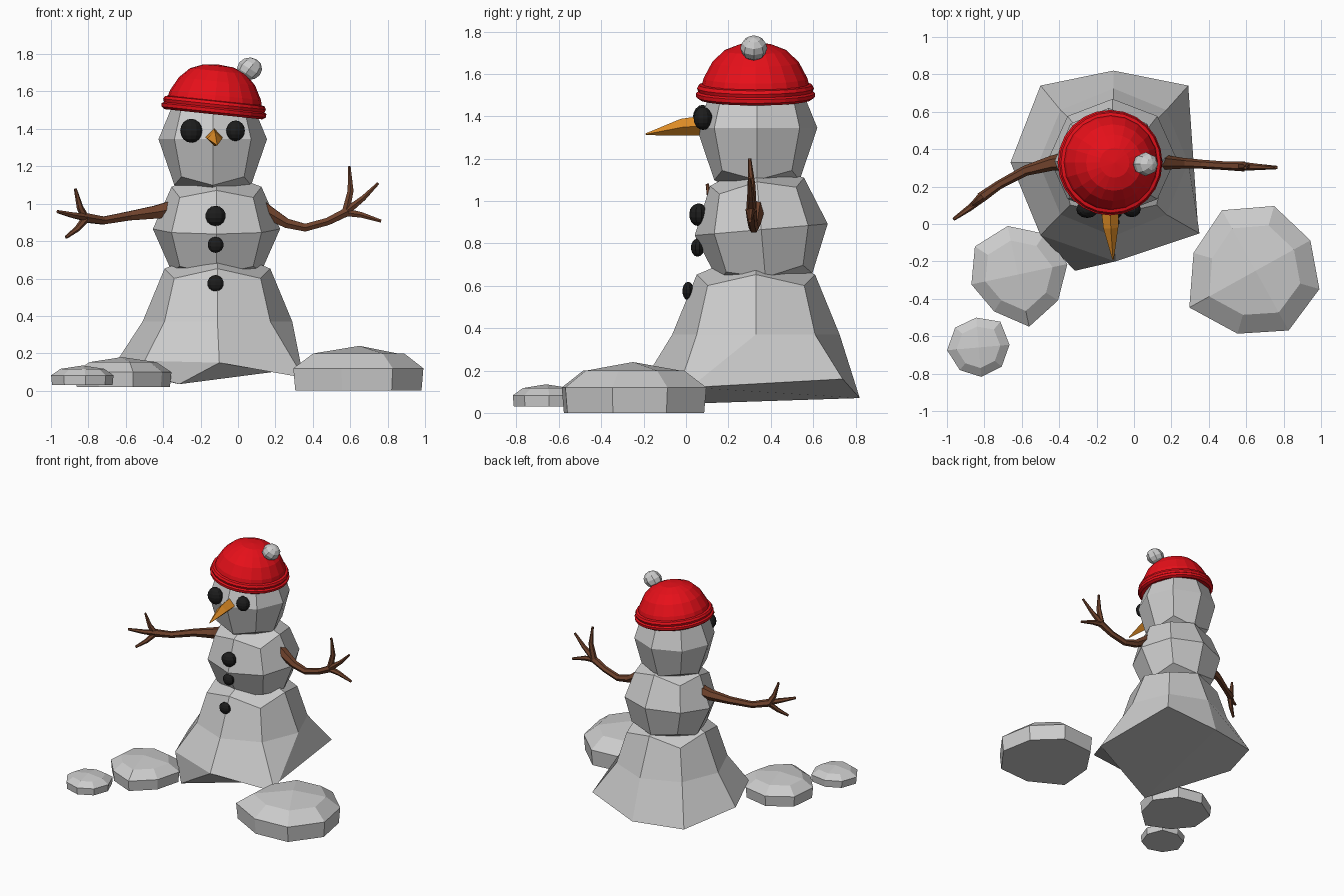
import bpy, bmesh
from math import sin, cos, radians, pi
from mathutils import Matrix, Vector

if "Cube" in bpy.data.objects:
    bpy.data.objects.remove(bpy.data.objects["Cube"])


def material(name, rgb):
    m = bpy.data.materials.new(name)
    m.diffuse_color = (*rgb, 1)
    m.use_nodes = True
    m.node_tree.nodes["Principled BSDF"].inputs["Base Color"].default_value = m.diffuse_color
    return m


RED = material("red_wool", (0.8, 0.005, 0.01))
WOOD = material("wood", (0.16, 0.055, 0.025))
COAL = material("coal", (0.012, 0.012, 0.012))
CARROT = material("carrot", (0.75, 0.27, 0.02))


def finish(bm, name, mat=None):
    bmesh.ops.recalc_face_normals(bm, faces=bm.faces)
    me = bpy.data.meshes.new(name)
    bm.to_mesh(me)
    bm.free()
    ob = bpy.data.objects.new(name, me)
    bpy.context.collection.objects.link(ob)
    if mat:
        me.materials.append(mat)
    return ob


def quad_ball():
    """24-quad sphere: a cube subdivided once and pushed out to radius 1."""
    bm = bmesh.new()
    bmesh.ops.create_cube(bm, size=2)
    bmesh.ops.subdivide_edges(bm, edges=bm.edges[:], cuts=1, use_grid_fill=True)
    return bm


def snowball(name, centre, scale, low=1.0, tilt=0, moved=None):
    bm = quad_ball()
    rot = Matrix.Rotation(radians(tilt), 3, 'X')
    for v in bm.verts:
        key = (round(v.co.x), round(v.co.y))
        if moved and v.co.z < -0.5:
            v.co = moved[key]
            continue
        n = v.co.normalized()
        n.z *= low if n.z < 0 else 1
        v.co = rot @ Vector(a * b for a, b in zip(n, scale)) + Vector(centre)
    return finish(bm, name)


def skin_rings(bm, rings, close):
    n = len(rings[0])
    for a, b in zip(rings, rings[1:]):
        for i in range(n):
            bm.faces.new((a[i], a[(i + 1) % n], b[(i + 1) % n], b[i]))
    if close == 'loop':
        a, b = rings[-1], rings[0]
        for i in range(n):
            bm.faces.new((a[i], a[(i + 1) % n], b[(i + 1) % n], b[i]))


def rock(name, centre, rot, radii, z0, h):
    """Flattened eight-sided boulder with a flat underside."""
    bm = bmesh.new()
    x, y = centre
    rings = []
    for s, z in ((0.97, 0), (1.0, 0.5), (0.7, 0.83)):
        ring = []
        for k, r in enumerate(radii):
            a = radians(rot + 45 * k)
            ring.append(bm.verts.new((x + s * r * cos(a), y + s * r * sin(a), z0 + z * h)))
        rings.append(ring)
    skin_rings(bm, rings, None)
    bm.faces.new(rings[0][::-1])
    top = bm.verts.new((x, y, z0 + h))
    t = rings[-1]
    for i in range(0, 8, 2):
        bm.faces.new((t[i], t[i + 1], t[(i + 2) % 8], top))
    return finish(bm, name)


def lathe(name, profile, matrix, mat, segs=20, loop=False):
    bm = bmesh.new()
    rings = [[bm.verts.new((r * cos(2 * pi * i / segs), r * sin(2 * pi * i / segs), z))
              for i in range(segs)] for r, z in profile]
    skin_rings(bm, rings, 'loop' if loop else None)
    bmesh.ops.remove_doubles(bm, verts=bm.verts, dist=1e-4)
    bm.transform(matrix)
    return finish(bm, name, mat)


def ball(name, centre, scale, mat=None, u=10, v=7, rot=(0, 'X')):
    bm = bmesh.new()
    m = Matrix.Translation(centre) @ Matrix.Diagonal((*scale, 1)) \
        @ Matrix.Rotation(radians(rot[0]), 4, rot[1])
    bmesh.ops.create_uvsphere(bm, u_segments=u, v_segments=v, radius=1, matrix=m)
    return finish(bm, name, mat)


def tubes(name, paths, mat, sides_res=1):
    """Tapered tubes; each path point is (x, y, z, radius)."""
    cu = bpy.data.curves.new(name, 'CURVE')
    cu.dimensions = '3D'
    cu.bevel_depth = 1
    cu.bevel_resolution = sides_res
    cu.use_fill_caps = True
    for path in paths:
        sp = cu.splines.new('POLY')
        sp.use_smooth = False
        sp.points.add(len(path) - 1)
        for p, (x, y, z, r) in zip(sp.points, path):
            p.co = (x, y, z, 1)
            p.radius = r
    cu.materials.append(mat)
    ob = bpy.data.objects.new(name, cu)
    bpy.context.collection.objects.link(ob)
    bpy.ops.object.select_all(action='DESELECT')
    ob.select_set(True)
    bpy.context.view_layer.objects.active = ob
    bpy.ops.object.convert(target='MESH')


# Snow body: the lower half of the bottom ball is melted out to a wide skirt
skirt = {(1, 0): (0.34, 0.02, 0.12), (1, 1): (0.29, 0.74, 0.16), (0, 1): (-0.11, 0.82, 0.07),
         (-1, 1): (-0.50, 0.74, 0.08), (-1, 0): (-0.66, 0.33, 0.14), (-1, -1): (-0.50, -0.06, 0.16),
         (0, -1): (-0.10, -0.20, 0.15), (1, -1): (0.35, -0.05, 0.07), (0, 0): (-0.315, -0.25, 0.035)}
snowball("lower_body", (-0.11, 0.33, 0.37), (0.4, 0.395, 0.4), moved=skirt)
snowball("middle_body", (-0.115, 0.355, 0.865), (0.34, 0.315, 0.32), tilt=5)
snowball("head", (-0.135, 0.335, 1.345), (0.29, 0.285, 0.29), low=1.2)

# Snow heaps on the ground
rock("large_heap", (0.65, -0.25), 29, (0.335, 0.36, 0.37, 0.345, 0.405, 0.35, 0.365, 0.355), 0.0, 0.24)
rock("medium_heap", (-0.62, -0.27), 12, (0.27, 0.26, 0.265, 0.275, 0.255, 0.235, 0.285, 0.255), 0.02, 0.16)
rock("small_heap", (-0.83, -0.66), 5, (0.165, 0.18, 0.16, 0.165, 0.17, 0.158, 0.158, 0.16), 0.03, 0.105)

# Hat: dome, double rolled brim and bobble, all tipped to one side
tip = Matrix.Translation((-0.128, 0.328, 1.51)) @ Matrix.Rotation(radians(6), 4, 'Y')
lathe("hat_dome", [(0.262, 0), (0.245, 0.07), (0.205, 0.145), (0.15, 0.2), (0.08, 0.228), (0, 0.235)],
      tip, RED)
lathe("hat_brim", [(0.22, -0.02), (0.262, -0.032), (0.28, -0.02), (0.282, -0.002), (0.27, 0.006),
                   (0.276, 0.022), (0.268, 0.038), (0.25, 0.042), (0.22, 0.03)],
      tip, RED, segs=24, loop=True)
ball("hat_bobble", (0.062, 0.32, 1.722), (0.067, 0.064, 0.06), u=8, v=6, rot=(35, 'Y'))

# Face and coal buttons
ball("eye_left", (-0.25, 0.078, 1.39), (0.059, 0.046, 0.064), COAL, 12, 8)
ball("eye_right", (-0.013, 0.08, 1.39), (0.05, 0.044, 0.055), COAL, 12, 8)
for i, (y, z, r, d) in enumerate([(0.06, 0.935, 0.057, 0.045), (0.055, 0.78, 0.045, 0.032),
                                  (0.01, 0.575, 0.046, 0.027)]):
    ball(f"button_{i + 1}", (-0.12, y, z), (r, d, r * 0.95), COAL)
tubes("nose", [[(-0.128, 0.08, 1.355, 0.047), (-0.124, -0.02, 1.348, 0.04),
                (-0.112, -0.19, 1.315, 0.004)]], CARROT, 0)

# Stick arms with three twigs each
tubes("arm_left", [
    [(-0.36, 0.335, 0.97, 0.05), (-0.44, 0.325, 0.955, 0.04), (-0.58, 0.285, 0.935, 0.028),
     (-0.72, 0.21, 0.91, 0.024), (-0.82, 0.14, 0.925, 0.028)],
    [(-0.81, 0.15, 0.91, 0.024), (-0.845, 0.12, 0.98, 0.018), (-0.87, 0.10, 1.08, 0.008)],
    [(-0.80, 0.15, 0.925, 0.024), (-0.88, 0.085, 0.938, 0.017), (-0.965, 0.025, 0.958, 0.009)],
    [(-0.81, 0.145, 0.925, 0.022), (-0.86, 0.10, 0.865, 0.016), (-0.92, 0.055, 0.82, 0.009)]], WOOD)
tubes("arm_right", [
    [(0.08, 0.335, 1.01, 0.05), (0.16, 0.33, 0.955, 0.04), (0.26, 0.325, 0.895, 0.029),
     (0.36, 0.32, 0.872, 0.024), (0.48, 0.312, 0.905, 0.023), (0.59, 0.308, 0.96, 0.027)],
    [(0.575, 0.31, 0.95, 0.024), (0.602, 0.31, 1.07, 0.018), (0.595, 0.30, 1.2, 0.008)],
    [(0.58, 0.308, 0.96, 0.024), (0.67, 0.305, 1.03, 0.016), (0.75, 0.30, 1.11, 0.008)],
    [(0.57, 0.308, 0.955, 0.024), (0.66, 0.305, 0.94, 0.017), (0.765, 0.302, 0.907, 0.009)]], WOOD)
